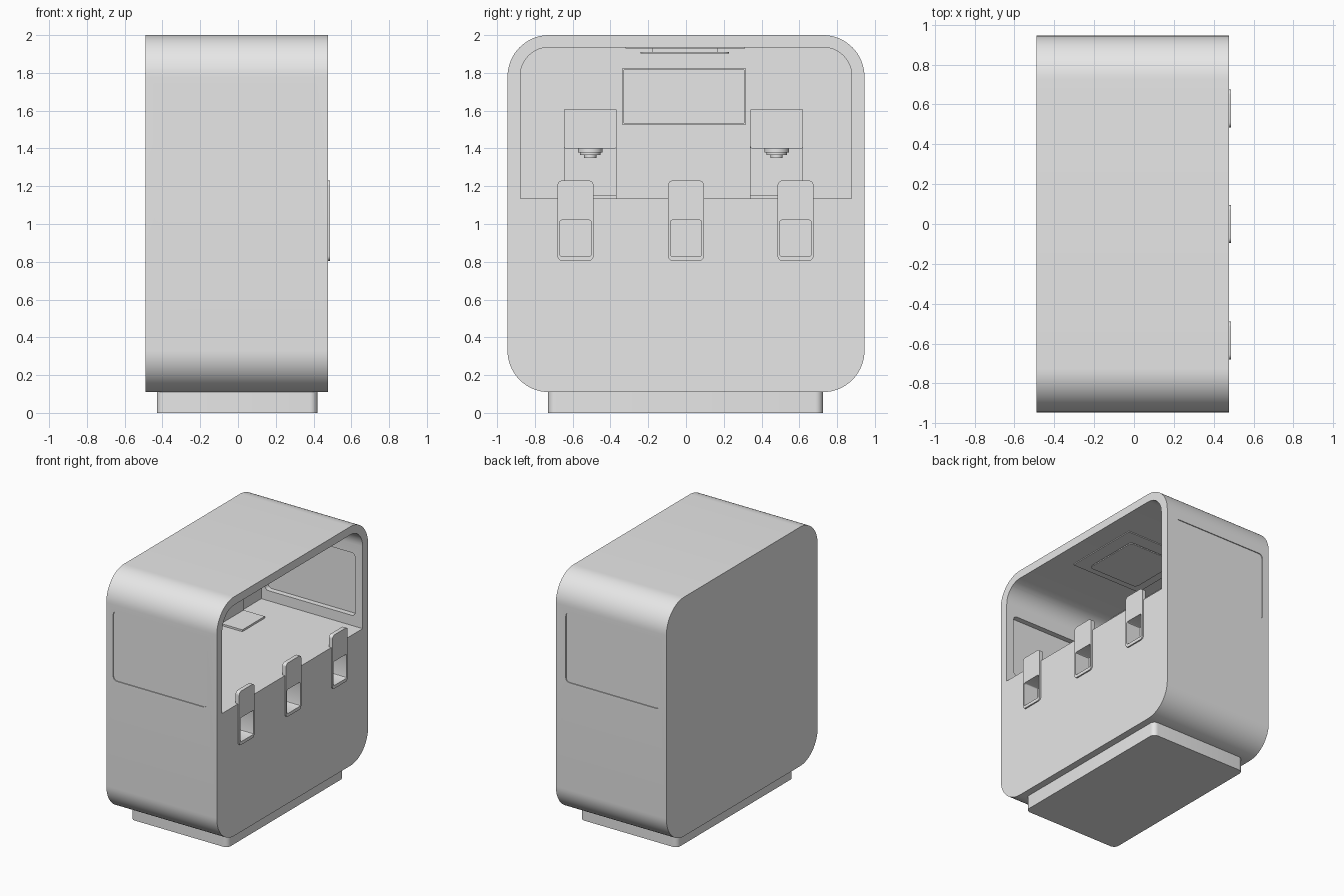
import bpy, bmesh, math
from mathutils import Vector

if "Cube" in bpy.data.objects:
    bpy.data.objects.remove(bpy.data.objects["Cube"], do_unlink=True)

grey = bpy.data.materials.new("light grey")
grey.use_nodes = True
grey.diffuse_color = (0.8, 0.8, 0.8, 1)
grey.node_tree.nodes["Principled BSDF"].inputs["Base Color"].default_value = (0.8, 0.8, 0.8, 1)


def finish(name, bm):
    bmesh.ops.recalc_face_normals(bm, faces=bm.faces)
    mesh = bpy.data.meshes.new(name)
    bm.to_mesh(mesh)
    bm.free()
    mesh.materials.append(grey)
    obj = bpy.data.objects.new(name, mesh)
    bpy.context.collection.objects.link(obj)
    return obj


def prism(name, axis, x, y, z, r_low=0.0, r_high=None, seg=12):
    """Box with rounded corners in the plane across the given axis."""
    r_high = r_low if r_high is None else r_high
    spans = [x, y, z]
    ia, ib = [i for i in range(3) if i != axis]
    (a0, a1), (b0, b1), (c0, c1) = spans[ia], spans[ib], spans[axis]
    corners = [(a1, b1, -1, -1, r_high, 0), (a0, b1, 1, -1, r_high, 90),
               (a0, b0, 1, 1, r_low, 180), (a1, b0, -1, 1, r_low, 270)]
    bm = bmesh.new()
    ring = []
    for a, b, sa, sb, r, start in corners:
        for k in range(seg + 1 if r > 0 else 1):
            t = math.radians(start + 90 * k / seg)
            p = [0, 0, 0]
            p[ia] = a + sa * r + r * math.cos(t)
            p[ib] = b + sb * r + r * math.sin(t)
            p[axis] = c0
            ring.append(bm.verts.new(p))
    face = bm.faces.new(ring)
    out = bmesh.ops.extrude_face_region(bm, geom=[face])
    shift = Vector((0, 0, 0))
    shift[axis] = c1 - c0
    bmesh.ops.translate(bm, vec=shift, verts=[v for v in out["geom"] if isinstance(v, bmesh.types.BMVert)])
    return finish(name, bm)


def activate(obj):
    bpy.ops.object.select_all(action="DESELECT")
    obj.select_set(True)
    bpy.context.view_layer.objects.active = obj


def cut(obj, cutter):
    cutter.hide_render = True
    activate(obj)
    mod = obj.modifiers.new("cut", "BOOLEAN")
    mod.operation = "DIFFERENCE"
    mod.solver = "EXACT"
    mod.object = cutter
    bpy.ops.object.modifier_apply(modifier=mod.name)
    bpy.data.objects.remove(cutter, do_unlink=True)


def smooth(obj):
    activate(obj)
    bpy.ops.object.shade_smooth_by_angle(angle=math.radians(30))


parts = []

# Rounded cabinet with the open serving bay
body = prism("cabinet", 0, (-0.49, 0.476), (-0.945, 0.945), (0.11, 2.0), 0.22, seg=16)
cut(body, prism("bay_cutter", 0, (-0.41, 0.7), (-0.877, 0.877), (1.135, 1.935), 0, 0.15))
parts.append(body)

# Side windows: deep recess inside, shallow recess outside
for s in (-1, 1):
    inner = sorted((s * 0.80, s * 0.92))
    outer = sorted((s * 0.938, s * 1.0))
    cut(body, prism("inner_cutter", 1, (-0.38, 0.41), inner, (1.215, 1.71), 0.03, seg=4))
    cut(body, prism("outer_cutter", 1, (-0.43, 0.39), outer, (1.18, 1.73), 0.03, seg=4))

# Base plinth
parts.append(prism("base", 2, (-0.43, 0.42), (-0.73, 0.725), (0.0, 0.13), 0.04, seg=6))

# Three tap tabs with finger recesses
for label, y in (("right", -0.585), ("middle", 0.0), ("left", 0.58)):
    tab = prism(label + "_tap_tab", 0, (0.455, 0.487), (y - 0.095, y + 0.095), (0.805, 1.23), 0.025, seg=5)
    for target in (tab, body):
        cut(target, prism("recess_cutter", 0, (0.36, 0.7), (y - 0.082, y + 0.082), (0.83, 1.02), 0.008, seg=3))
    parts.append(tab)

# Two dispensing stations on the back wall of the bay
for label, y in (("right", -0.507), ("left", 0.48)):
    ys = (y - 0.14, y + 0.14)
    parts.append(prism(label + "_column", 0, (-0.42, -0.385), ys, (1.13, 1.45)))
    parts.append(prism(label + "_dispenser_head", 0, (-0.42, -0.2), ys, (1.40, 1.61), 0.01, seg=3))
    parts.append(prism(label + "_drip_plate", 2, (-0.40, -0.2), ys, (1.13, 1.15)))
    # Stepped round nozzle
    bm = bmesh.new()
    for r, z0, z1 in ((0.065, 1.378, 1.41), (0.055, 1.366, 1.38), (0.032, 1.35, 1.37)):
        new = bmesh.ops.create_cone(bm, cap_ends=True, segments=32, radius1=r, radius2=r, depth=z1 - z0)
        bmesh.ops.translate(bm, vec=(-0.29, y, (z0 + z1) / 2), verts=new["verts"])
    parts.append(finish(label + "_nozzle", bm))

# Framed display on the back wall
display = prism("display_panel", 0, (-0.42, -0.385), (-0.34, 0.318), (1.525, 1.825), 0.006, seg=2)
cut(display, prism("screen_cutter", 0, (-0.393, -0.2), (-0.33, 0.308), (1.535, 1.815), 0.004, seg=2))
parts.append(display)

# Lamp on the bay ceiling
parts.append(prism("lamp_plate", 2, (-0.31, 0.31), (-0.32, 0.312), (1.928, 1.94)))
parts.append(prism("lamp_neck", 2, (-0.16, 0.16), (-0.177, 0.167), (1.905, 1.935)))
parts.append(prism("lamp_cover", 2, (-0.22, 0.22), (-0.24, 0.228), (1.902, 1.911), 0.03, seg=4))

for obj in parts:
    smooth(obj)
